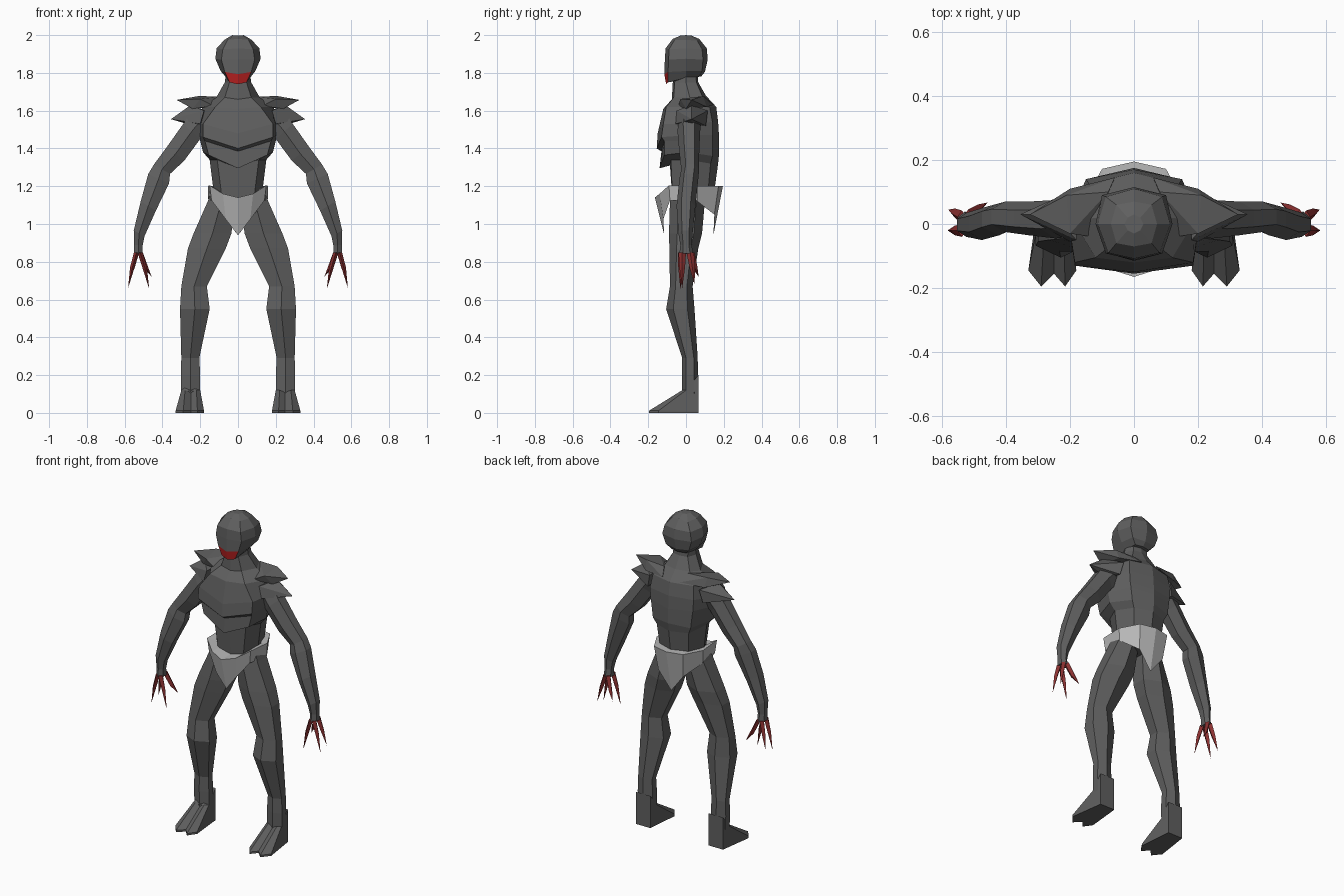
import bpy, bmesh, math


def material(name, col):
    m = bpy.data.materials.new(name)
    m.diffuse_color = (*col, 1)
    return m


SKIN = material("charcoal skin", (0.115, 0.115, 0.115))
CLOTH = material("pale cloth", (0.48, 0.48, 0.48))
MOUTH = material("bright red", (0.5, 0.015, 0.015))
CLAW = material("dark red", (0.26, 0.03, 0.03))


def finish(name, bm, *mats):
    bmesh.ops.recalc_face_normals(bm, faces=bm.faces)
    me = bpy.data.meshes.new(name)
    bm.to_mesh(me)
    bm.free()
    for m in mats:
        me.materials.append(m)
    ob = bpy.data.objects.new(name, me)
    bpy.context.collection.objects.link(ob)
    return ob


def loft(name, rings, *mats, caps=True):
    """Skin a stack of equal closed rings."""
    bm = bmesh.new()
    rows = [[bm.verts.new(p) for p in r] for r in rings]
    n = len(rows[0])
    for a, b in zip(rows, rows[1:]):
        for i in range(n):
            j = (i + 1) % n
            bm.faces.new((a[i], a[j], b[j], b[i]))
    if caps:
        bm.faces.new(rows[0])
        bm.faces.new(rows[-1])
    return finish(name, bm, *mats)


def whole(half):
    """Complete a ring given from front centre round to back centre."""
    return half + [(-x, y, z) for x, y, z in half[-2:0:-1]]


def limb(name, rings, s, mat):
    """Six-sided limb; ring = outer x,z, inner x,z, front y, back y."""
    out = []
    for ox, oz, ix, iz, y0, y1 in rings:
        ring = []
        for k in range(6):
            a = math.radians(60 * k)
            t = 0.5 + 0.5 * math.sin(a) / 0.866
            y = (y0 + y1) / 2 - (y1 - y0) / 2 * math.cos(a)
            ring.append((s * (ix + (ox - ix) * t), y, iz + (oz - iz) * t))
        out.append(ring)
    return loft(name, out, mat)


def hull(name, pts, s, mat):
    bm = bmesh.new()
    for x, y, z in pts:
        bm.verts.new((s * x, y, z))
    bmesh.ops.convex_hull(bm, input=bm.verts)
    return finish(name, bm, mat)


# Torso with layered chest, running up into the neck
loft("torso", [whole(r) for r in [
    [(0, -.07, 1.10), (.08, -.07, 1.10), (.12, .01, 1.10), (.09, .11, 1.10), (0, .14, 1.10)],
    [(0, -.085, 1.31), (.11, -.08, 1.34), (.15, .01, 1.34), (.11, .13, 1.32), (0, .17, 1.32)],
    [(0, -.14, 1.295), (.155, -.115, 1.365), (.185, .01, 1.38), (.13, .14, 1.36), (0, .175, 1.37)],
    [(0, -.13, 1.385), (.175, -.115, 1.44), (.2, .01, 1.44), (.14, .14, 1.44), (0, .175, 1.43)],
    [(0, -.155, 1.40), (.185, -.13, 1.46), (.205, .01, 1.47), (.145, .14, 1.47), (0, .175, 1.46)],
    [(0, -.15, 1.48), (.185, -.12, 1.53), (.205, .01, 1.53), (.15, .14, 1.54), (0, .17, 1.54)],
    [(0, -.12, 1.61), (.12, -.105, 1.62), (.19, .01, 1.62), (.14, .125, 1.62), (0, .16, 1.62)],
    [(0, -.075, 1.66), (.07, -.065, 1.67), (.115, .02, 1.67), (.085, .085, 1.68), (0, .105, 1.68)],
    [(0, -.07, 1.75), (.045, -.06, 1.75), (.07, 0, 1.75), (.05, .055, 1.75), (0, .065, 1.75)],
    [(0, -.06, 1.82), (.045, -.05, 1.82), (.06, 0, 1.82), (.05, .05, 1.82), (0, .06, 1.82)],
]], SKIN)

# Faceted head
head = loft("head", [whole(r) for r in [
    [(0, -.105, 1.74), (.045, -.095, 1.75), (.062, 0, 1.775), (.05, .07, 1.78), (0, .08, 1.78)],
    [(0, -.115, 1.793), (.07, -.095, 1.805), (.092, 0, 1.81), (.08, .085, 1.81), (0, .10, 1.805)],
    [(0, -.112, 1.87), (.088, -.092, 1.87), (.12, 0, 1.875), (.1, .09, 1.87), (0, .115, 1.87)],
    [(0, -.108, 1.93), (.08, -.09, 1.925), (.113, 0, 1.93), (.088, .085, 1.925), (0, .11, 1.93)],
    [(0, -.07, 1.98), (.055, -.06, 1.975), (.072, 0, 1.975), (.055, .06, 1.97), (0, .07, 1.98)],
    [(0, -.03, 1.997), (.02, -.02, 1.997), (.03, 0, 2.0), (.02, .02, 1.997), (0, .03, 1.997)],
]], SKIN, MOUTH)
# Red mouth: low faces at the front of the jaw
for f in head.data.polygons:
    if f.center.z < 1.80 and f.center.y < -.08:
        f.material_index = 1

# Loincloth: belt ring with pointed flaps front and back
loft("loincloth", [whole(r) for r in [
    [(0, -.115, .94), (.065, -.12, 1.025), (.14, -.085, 1.125), (.157, .06, 1.12),
     (.085, .15, 1.05), (0, .145, .94)],
    [(0, -.165, 1.14), (.08, -.14, 1.16), (.15, -.09, 1.205), (.16, .06, 1.2),
     (.10, .172, 1.2), (0, .195, 1.2)],
    [(0, -.07, 1.14), (.08, -.07, 1.16), (.12, -.04, 1.19), (.125, .05, 1.195),
     (.08, .11, 1.2), (0, .14, 1.2)],
]], CLOTH, caps=False)

for side, s in (("left", 1), ("right", -1)):
    # Arm from shoulder to palm
    limb(side + "_arm", [
        (.25, 1.59, .15, 1.50, -.04, .08),
        (.29, 1.53, .20, 1.45, -.045, .075),
        (.375, 1.41, .285, 1.335, -.035, .07),
        (.445, 1.315, .36, 1.265, -.025, .07),
        (.475, 1.265, .365, 1.215, -.035, .065),
        (.515, 1.12, .435, 1.07, -.05, .05),
        (.552, .965, .495, .935, -.04, .035),
        (.55, .89, .505, .885, -.03, .03),
        (.55, .845, .505, .84, -.035, .04)], s, SKIN)
    # Four long claws
    for i, (bx, by, tx, ty, tz) in enumerate([
            (.537, -.02, .582, -.02, .66), (.518, -.022, .47, -.03, .655),
            (.537, .022, .58, .045, .68), (.518, .025, .457, .067, .72)]):
        hull(f"{side}_claw_{i + 1}", [
            (bx - .014, by, .85), (bx + .014, by, .85), (bx, by - .02, .85), (bx, by + .02, .85),
            ((bx + tx) / 2 - .012, (by + ty) / 2, .77), ((bx + tx) / 2 + .012, (by + ty) / 2, .77),
            ((bx + tx) / 2, (by + ty) / 2 - .015, .77), ((bx + tx) / 2, (by + ty) / 2 + .015, .77),
            (tx, ty, tz)], s, CLAW)
    # Shoulder spikes
    hull(side + "_upper_spike", [
        (.13, -.04, 1.625), (.06, .145, 1.63), (.08, .10, 1.675), (.20, -.03, 1.662),
        (.21, .09, 1.677), (.325, .03, 1.657), (.24, 0, 1.61), (.2, .11, 1.62)], s, SKIN)
    hull(side + "_lower_spike", [
        (.18, -.05, 1.60), (.20, -.055, 1.53), (.19, .105, 1.52), (.17, .115, 1.60),
        (.25, .03, 1.63), (.27, .03, 1.53), (.355, .03, 1.555)], s, SKIN)
    # Leg from hip to ankle
    limb(side + "_leg", [(o, z, i, z, a, b) for o, i, z, a, b in [
        (.145, .02, 1.16, -.075, .10), (.16, .015, 1.12, -.085, .10),
        (.235, .035, .95, -.09, .085), (.265, .065, .87, -.088, .065),
        (.30, .165, .67, -.085, .035), (.307, .15, .55, -.105, .045),
        (.30, .205, .29, -.02, .062), (.303, .2, .2, -.022, .063),
        (.30, .2, .10, -.02, .065)]], s, SKIN)
    # Foot with two pointed toes
    low = [(.2, .065), (.3, .065), (.33, -.145), (.29, -.195), (.25, -.155), (.215, -.195), (.18, -.145)]
    top = [(.2, .065, .2), (.3, .065, .2), (.3, .0, .12), (.28, -.02, .12),
           (.25, -.01, .11), (.22, -.02, .12), (.2, .0, .12)]
    loft(side + "_foot", [
        [(s * x, y, 0) for x, y in low],
        [(s * x, y, .012) for x, y in low],
        [(s * x, y, z) for x, y, z in top]], SKIN)
